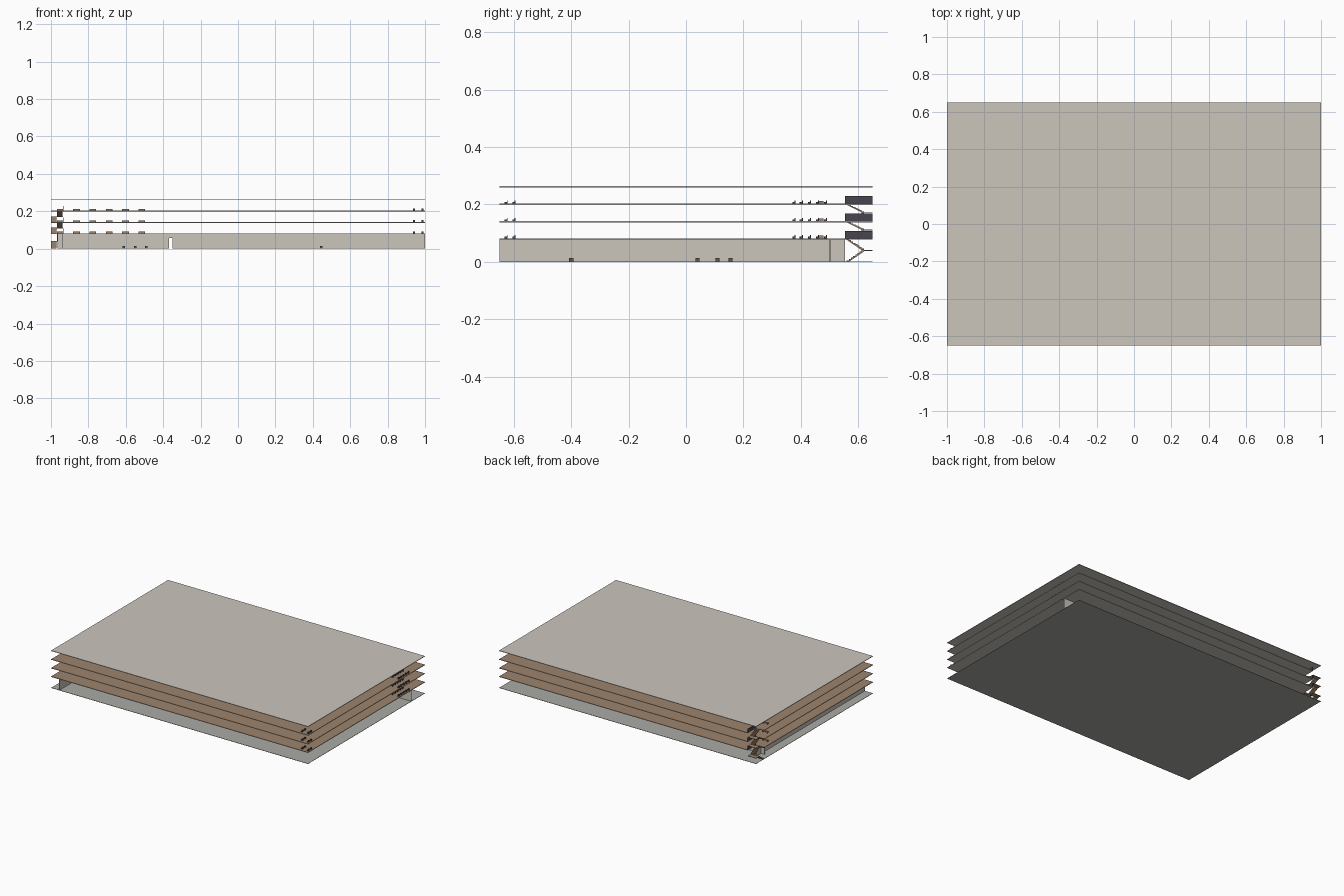
import bpy
import bmesh

old = bpy.data.objects.get("Cube")
if old:
    bpy.data.objects.remove(old)


def make_material(name, rgb):
    m = bpy.data.materials.new(name)
    m.use_nodes = True
    m.diffuse_color = (*rgb, 1)
    m.node_tree.nodes["Principled BSDF"].inputs["Base Color"].default_value = (*rgb, 1)
    return m


plaster = make_material("beige plaster", (0.60, 0.56, 0.50))
concrete = make_material("grey concrete", (0.40, 0.40, 0.38))
wood = make_material("brown wood", (0.34, 0.23, 0.15))
dark_wood = make_material("dark wood", (0.13, 0.09, 0.07))
metal = make_material("dark metal", (0.065, 0.06, 0.08))


def finish(name, bm, *mats):
    bmesh.ops.recalc_face_normals(bm, faces=bm.faces)
    if len(mats) > 1:  # second material covers upward faces
        for f in bm.faces:
            f.normal_update()
            f.material_index = int(f.normal.z > 0.9)
    mesh = bpy.data.meshes.new(name)
    bm.to_mesh(mesh)
    bm.free()
    for m in mats:
        mesh.materials.append(m)
    ob = bpy.data.objects.new(name, mesh)
    bpy.context.collection.objects.link(ob)
    return ob


def add_box(bm, x, y, z):
    """Add a box from three (low, high) ranges."""
    verts = bmesh.ops.create_cube(bm, size=1)["verts"]
    for v in verts:
        v.co = [lo + (c + 0.5) * (hi - lo) for c, (lo, hi) in zip(v.co, (x, y, z))]


def boxes(name, mat, *ranges):
    bm = bmesh.new()
    for r in ranges:
        add_box(bm, *r)
    return finish(name, bm, mat)


def prism(name, points, offset, *mats):
    """Extrude a closed outline by an offset."""
    bm = bmesh.new()
    face = bm.faces.new([bm.verts.new(p) for p in points])
    new = bmesh.ops.extrude_face_region(bm, geom=[face])["geom"]
    bmesh.ops.translate(bm, vec=offset,
                        verts=[g for g in new if isinstance(g, bmesh.types.BMVert)])
    return finish(name, bm, *mats)


W, D = 1.0, 0.65                  # half width and depth
SX, SY = -0.935, 0.555            # inner corner of the stairwell
SLAB = 0.004
LEVELS = [0.0, 0.082, 0.142, 0.203]

# Ground and roof slabs
boxes("ground_slab", concrete, ((-W, W), (-D, D), (0, 0.002)))
boxes("roof_slab", plaster, ((-W, W), (-D, D), (0.26, 0.264)))

# Ground floor walls, with a doorway in the rear wall
top = LEVELS[1] - SLAB
boxes("side_wall", plaster, ((SX - 0.003, SX), (-D, SY), (0.002, top)))
door = (-0.37, -0.35)
wy = (0.5, 0.503)
boxes("rear_wall", plaster,
      ((-0.965, door[0]), wy, (0.002, top)),
      ((door[1], W), wy, (0.002, top)),
      (door, wy, (0.056, top)))

# Small ground floor stools
for i, (x, y) in enumerate([(-0.61, 0.155), (-0.55, 0.04), (-0.49, 0.11), (0.445, -0.4)]):
    boxes(f"stool_{i + 1}", dark_wood,
          ((x - 0.007, x + 0.007), (y - 0.007, y + 0.007), (0.002, 0.014)))


def chair(name, x, y, z):
    s = 0.0055
    boxes(name, metal,
          ((x - s, x + s), (y - s, y + s), (z, z + 0.006)),
          ((x - s, x + s), (y + s - 0.003, y + s), (z + 0.006, z + 0.011)))


def desk(name, x, y, z):
    w, d, h = 0.018, 0.008, 0.01
    boxes(name, wood,
          ((x - w, x + w), (y - d, y + d), (z + h - 0.002, z + h)),
          ((x - w, x + w), (y - d, y - d + 0.002), (z, z + h - 0.002)),
          ((x - w, x - w + 0.002), (y - d + 0.002, y + d), (z, z + h - 0.002)),
          ((x + w - 0.002, x + w), (y - d + 0.002, y + d), (z, z + h - 0.002)))


# Upper floors: wooden tops, stairwell notch, furniture and railing
for n, z in enumerate(LEVELS[1:], 1):
    outline = [(-W, -D), (W, -D), (W, D), (SX, D), (SX, SY), (-W, SY)]
    prism(f"floor_slab_{n}", [(x, y, z - SLAB) for x, y in outline],
          (0, 0, SLAB), plaster, wood)
    for i in range(6):
        desk(f"desk_{n}_{i + 1}", -0.515 - i * 0.087, 0.472, z)
    seats = [(x, y) for x in (0.94, 0.987) for y in (0.376, 0.402, 0.43, 0.458, 0.486)]
    seats += [(0.94, -0.627), (0.987, -0.627), (0.94, -0.6), (0.987, -0.6)]
    for i, (x, y) in enumerate(seats):
        chair(f"chair_{n}_{i + 1}", x, y, z)
    boxes(f"stair_railing_{n}", metal,
          ((SX, SX + 0.002), (SY, D), (z, z + 0.026)))


def flight(name, x, y0, y1, z0, z1, steps=8):
    """Stepped flight with a sloping underside."""
    dy, dz = (y1 - y0) / steps, (z1 - z0) / steps
    pts = [(x, y0, z0)]
    for i in range(steps):
        pts += [(x, y0 + i * dy, z0 + (i + 1) * dz),
                (x, y0 + (i + 1) * dy, z0 + (i + 1) * dz)]
    pts += [(x, y1, z1 - dz), (x, y0 + dy, z0)]
    prism(name, pts, (0.03, 0, 0), wood)


# Switchback stairs between the levels
for n in range(3):
    z0, z1 = LEVELS[n], LEVELS[n + 1]
    mid = (z0 + z1) / 2
    flight(f"lower_flight_{n + 1}", -W, 0.56, 0.62, z0, mid)
    flight(f"upper_flight_{n + 1}", -0.967, 0.62, 0.56, mid, z1)
    boxes(f"stair_landing_{n + 1}", wood,
          ((-W, SX - 0.001), (0.62, D), (mid - 0.003, mid)))
    boxes(f"floor_bridge_{n + 1}", wood,
          ((-W, SX), (SY, 0.56), (z1 - SLAB, z1)))
